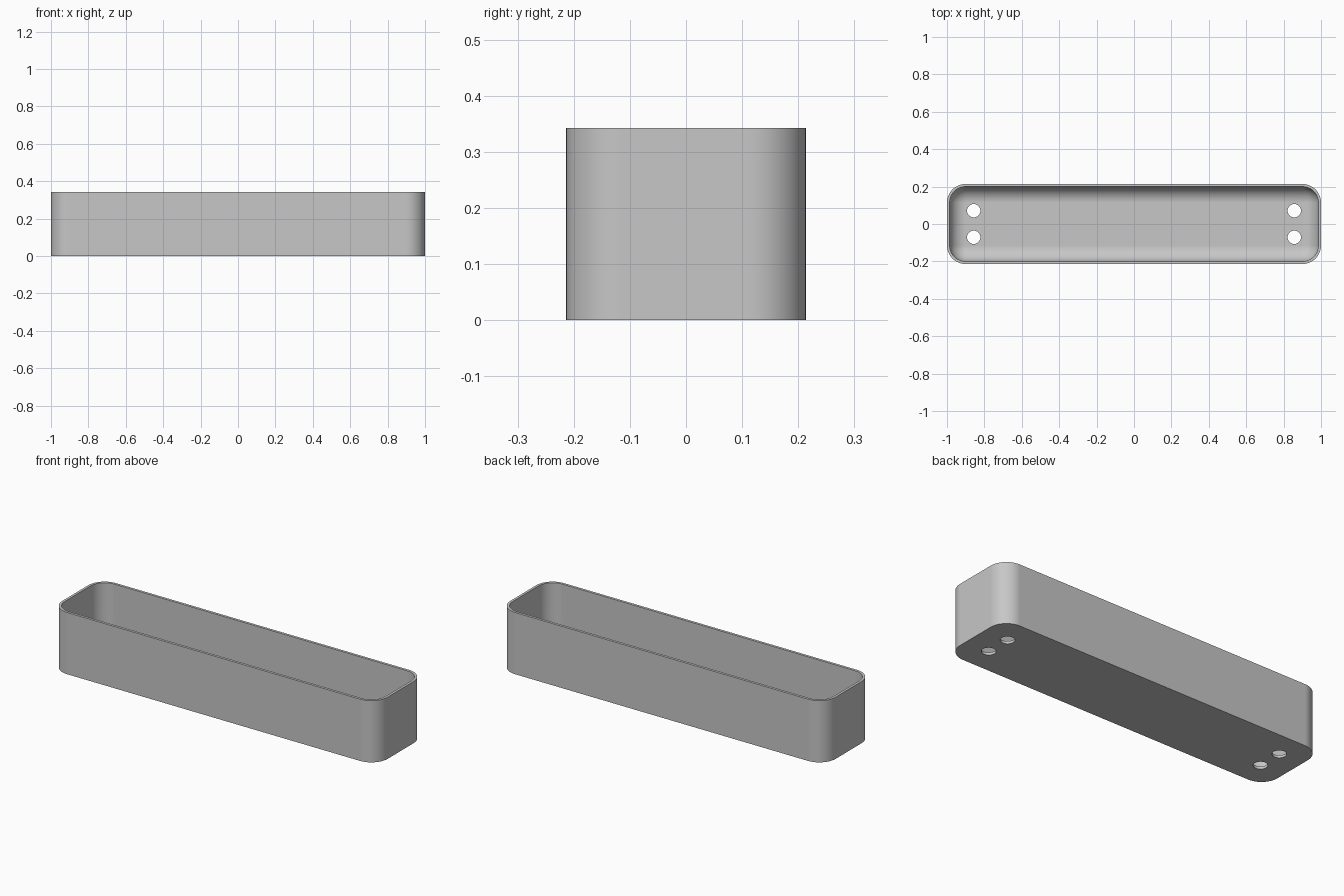
import bpy
import bmesh
from math import sin, cos, pi
from mathutils import Matrix

cube = bpy.data.objects.get("Cube")
if cube:
    bpy.data.objects.remove(cube, do_unlink=True)

HALF_X, HALF_Y, HEIGHT = 1.0, 0.214, 0.343
CORNER, WALL = 0.1, 0.0143
FILLET = CORNER - WALL - 0.0005
STEPS = 12

grey = bpy.data.materials.new("grey plastic")
grey.use_nodes = True
colour = (0.57, 0.57, 0.57, 1)
grey.diffuse_color = colour
grey.node_tree.nodes["Principled BSDF"].inputs["Base Color"].default_value = colour


def new_object(name, bm):
    bmesh.ops.recalc_face_normals(bm, faces=bm.faces)
    mesh = bpy.data.meshes.new(name)
    bm.to_mesh(mesh)
    bm.free()
    mesh.materials.append(grey)
    obj = bpy.data.objects.new(name, mesh)
    bpy.context.collection.objects.link(obj)
    return obj


def ring(bm, inset, z):
    """Rounded rectangle, moved inwards by inset, at height z."""
    verts = []
    r = CORNER - inset
    for quarter, (sx, sy) in enumerate([(1, 1), (-1, 1), (-1, -1), (1, -1)]):
        for i in range(STEPS + 1):
            a = (quarter + i / STEPS) * pi / 2
            verts.append(bm.verts.new((sx * (HALF_X - CORNER) + r * cos(a),
                                       sy * (HALF_Y - CORNER) + r * sin(a), z)))
    return verts


# Tray: outer wall, rim, inner wall and rounded inner floor edge
profile = [(0, 0), (0, HEIGHT), (WALL, HEIGHT)]
for i in range(STEPS + 1):
    a = i / STEPS * pi / 2
    profile.append((WALL + FILLET * (1 - cos(a)), WALL + FILLET * (1 - sin(a))))

bm = bmesh.new()
rings = [ring(bm, inset, z) for inset, z in profile]
for low, high in zip(rings, rings[1:]):
    for i in range(len(low)):
        j = (i + 1) % len(low)
        bm.faces.new((low[i], low[j], high[j], high[i]))
bm.faces.new(rings[0])
bm.faces.new(rings[-1])
tray = new_object("tray", bm)

# Four drain holes through the floor
bm = bmesh.new()
for x in (-0.857, 0.857):
    for y in (-0.071, 0.071):
        bmesh.ops.create_cone(bm, cap_ends=True, segments=32, radius1=0.0357,
                              radius2=0.0357, depth=0.1,
                              matrix=Matrix.Translation((x, y, 0)))
cutter = new_object("hole_cutter", bm)
cutter.hide_render = True

cut = tray.modifiers.new("holes", 'BOOLEAN')
cut.operation = 'DIFFERENCE'
cut.solver = 'EXACT'
cut.object = cutter

bpy.ops.object.select_all(action='DESELECT')
tray.select_set(True)
bpy.context.view_layer.objects.active = tray
bpy.ops.object.modifier_apply(modifier=cut.name)
bpy.data.objects.remove(cutter, do_unlink=True)

# Smooth corners with flat walls and crisp rims
bpy.ops.object.shade_smooth_by_angle(angle=0.6)
weighted = tray.modifiers.new("flat walls", 'WEIGHTED_NORMAL')
weighted.keep_sharp = True
